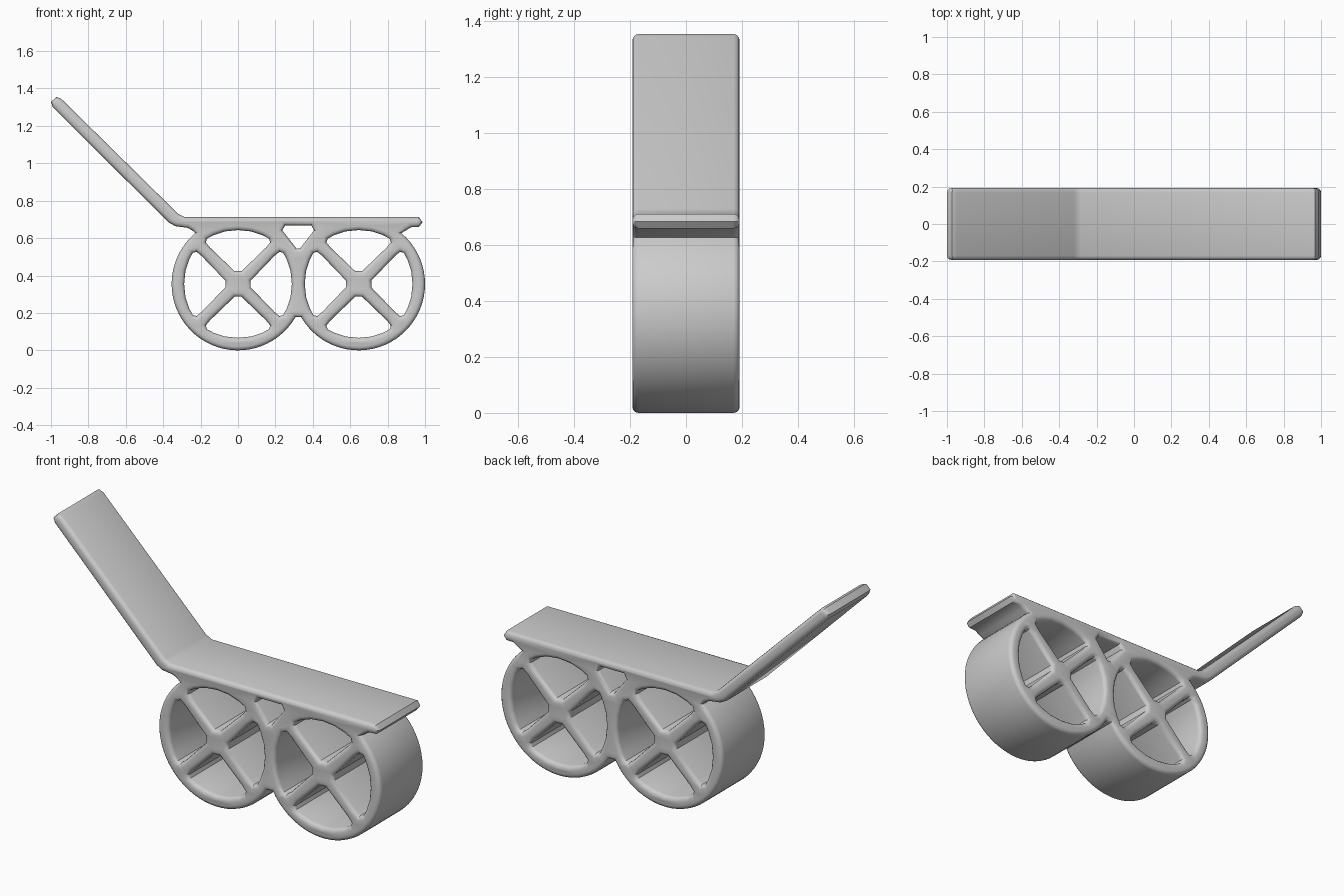
import bpy, bmesh
from math import radians, cos, sin, pi

cube = bpy.data.objects.get("Cube")
if cube:
    bpy.data.objects.remove(cube, do_unlink=True)

HALF_DEPTH, ROUND = 0.192, 0.022
RADIUS, HUB_Z = 0.355, 0.355
HUBS = (0.0, 0.645)

grey = bpy.data.materials.new("light grey")
grey.use_nodes = True
colour = (0.6, 0.6, 0.6, 1)
grey.diffuse_color = colour
grey.node_tree.nodes["Principled BSDF"].inputs["Base Color"].default_value = colour


def arc(cx, start, end, steps=36):
    """Points of a wheel rim between two angles in degrees."""
    angles = [radians(start + (end - start) * i / steps) for i in range(steps + 1)]
    return [(cx + RADIUS * cos(a), HUB_Z + RADIUS * sin(a)) for a in angles]


def turned(points, angle, cx):
    c, s = cos(angle), sin(angle)
    return [(cx + x * c - z * s, HUB_Z + x * s + z * c) for x, z in points]


# Outer silhouette: two joined wheels, deck lip, deck top, sloping handle
lip = [(0.9, 0.642), (0.925, 0.658), (0.968, 0.66), (0.987, 0.685), (0.968, 0.712)]
handle = [(-0.285, 0.712), (-0.32, 0.73), (-0.945, 1.345), (-0.972, 1.355),
          (-1.0, 1.328), (-0.99, 1.3), (-0.37, 0.683), (-0.335, 0.664),
          (-0.27, 0.655), (-0.245, 0.642)]
outline = arc(HUBS[0], 130, 330) + arc(HUBS[1], 210, 410) + lip + handle

# Rounded opening between two spokes, mirrored about its axis
half = [(0.018, 0.068), (0.15, 0.195), (0.172, 0.222), (0.166, 0.242),
        (0.13, 0.261), (0.07, 0.281)]
opening = half + [(0, 0.288)] + [(-x, z) for x, z in reversed(half)]
loops = [outline]
for hub in HUBS:
    loops += [turned(opening, i * pi / 2, hub) for i in range(4)]

# Small triangular gap under the deck between the wheels
gap = [(0.01, 0.545), (0.085, 0.642), (0.07, 0.668)]
loops.append([(0.322 + x, z) for x, z in gap]
             + [(0.322 - x, z) for x, z in reversed(gap)])

# Filled profile extruded across the width with rounded edges
curve = bpy.data.curves.new("cart_body", "CURVE")
curve.dimensions = "2D"
curve.fill_mode = "BOTH"
curve.extrude = HALF_DEPTH - ROUND
curve.bevel_depth = ROUND
curve.bevel_resolution = 2
curve.offset = -ROUND
for points in loops:
    spline = curve.splines.new("POLY")
    spline.points.add(len(points) - 1)
    for p, (x, z) in zip(spline.points, points):
        p.co = (x, z, 0, 1)
    spline.use_cyclic_u = True
curve.materials.append(grey)

body = bpy.data.objects.new("cart_body", curve)
bpy.context.collection.objects.link(body)
body.rotation_euler = (pi / 2, 0, 0)
bpy.ops.object.select_all(action="DESELECT")
body.select_set(True)
bpy.context.view_layer.objects.active = body
bpy.ops.object.convert(target="MESH")
body = bpy.context.object
body.name = "cart_body"

# Weld the caps to the rounded sides, then smooth
bm = bmesh.new()
bm.from_mesh(body.data)
bmesh.ops.remove_doubles(bm, verts=bm.verts, dist=0.0005)
bmesh.ops.recalc_face_normals(bm, faces=bm.faces)
bm.to_mesh(body.data)
bm.free()
bpy.ops.object.shade_smooth_by_angle(angle=radians(35))
